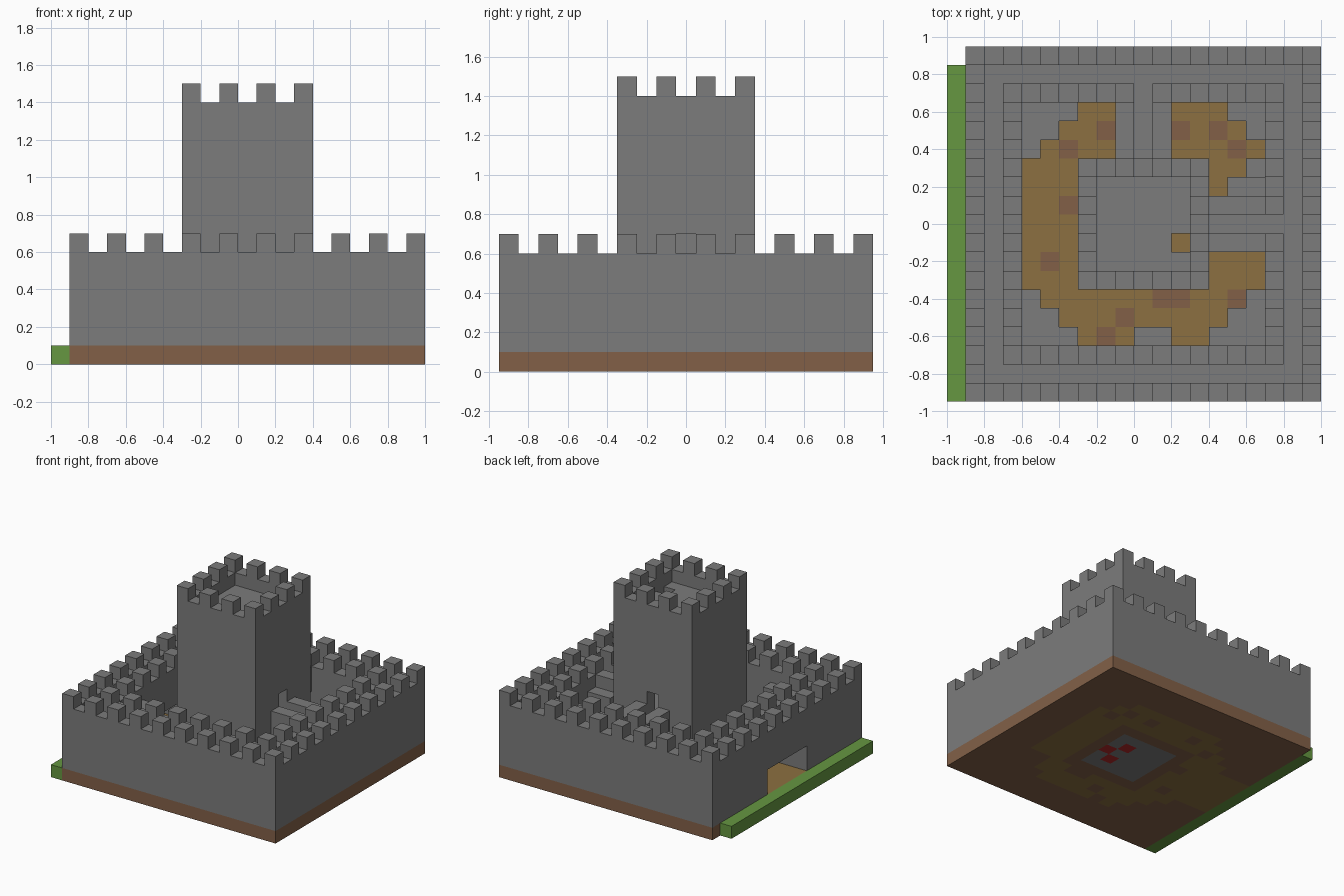
import bpy, bmesh
from itertools import product
from mathutils import Vector

if "Cube" in bpy.data.objects:
    bpy.data.objects.remove(bpy.data.objects["Cube"], do_unlink=True)

UNIT = 0.1
ORIGIN = Vector((-1.0, -0.95, 0.0))


def make_material(name, rgb):
    m = bpy.data.materials.new(name)
    m.use_nodes = True
    m.diffuse_color = (*rgb, 1)
    m.node_tree.nodes["Principled BSDF"].inputs["Base Color"].default_value = (*rgb, 1)
    return m


STONE = make_material("grey stone", (0.2, 0.2, 0.2))
EARTH = make_material("brown earth", (0.225, 0.118, 0.064))
SAND = make_material("ochre sand", (0.262, 0.162, 0.052))
GRASS = make_material("green grass", (0.132, 0.31, 0.053))
RED = make_material("red floor", (0.45, 0.02, 0.02))


# Cell ranges are inclusive: (first, last) along x, y and z
def box(xs, ys, zs):
    return set(product(*(range(a, b + 1) for a, b in (xs, ys, zs))))


def ring(xs, ys, zs, thick=1):
    inner = box((xs[0] + thick, xs[1] - thick), (ys[0] + thick, ys[1] - thick), zs)
    return box(xs, ys, zs) - inner


def merlons(xs, ys, z):
    """Every second block along a square parapet."""
    return {c for c in ring(xs, ys, (z, z))
            if (c[0] - xs[0]) % 2 == 0 and (c[1] - ys[0]) % 2 == 0}


def build(name, cells, materials, rule=None):
    """Make one block-built part, keeping only its outer faces."""
    bm = bmesh.new()
    corners = {}

    def vert(p):
        if p not in corners:
            corners[p] = bm.verts.new(ORIGIN + Vector(p) * UNIT)
        return corners[p]

    for cell in sorted(cells):
        for axis, side in product(range(3), (0, 1)):
            neighbour = list(cell)
            neighbour[axis] += 2 * side - 1
            if tuple(neighbour) in cells:
                continue
            u, v = (axis + 1) % 3, (axis + 2) % 3
            quad = []
            for du, dv in ((0, 0), (1, 0), (1, 1), (0, 1)):
                p = list(cell)
                p[axis] += side
                p[u] += du
                p[v] += dv
                quad.append(vert(tuple(p)))
            face = bm.faces.new(quad if side else quad[::-1])
            if rule and axis == 2:
                face.material_index = rule(cell)
    bmesh.ops.dissolve_limit(bm, angle_limit=0.01, verts=bm.verts[:],
                             edges=bm.edges[:], delimit={"MATERIAL"})
    bmesh.ops.triangulate(bm, faces=bm.faces[:])
    mesh = bpy.data.meshes.new(name)
    bm.to_mesh(mesh)
    bm.free()
    for m in materials:
        mesh.materials.append(m)
    obj = bpy.data.objects.new(name, mesh)
    bpy.context.collection.objects.link(obj)


# Corner infill that rounds off the courtyard
YARD_X, YARD_Y = (4, 16), (3, 15)
infill = set()
for x, y, z in box(YARD_X, YARD_Y, (1, 4)):
    dx = min(x - YARD_X[0], YARD_X[1] - x)
    dy = min(y - YARD_Y[0], YARD_Y[1] - y)
    reach = 2 if x > 10 and y > 9 else 3
    if dx + dy < reach:
        infill.add((x, y, z))

# Ground slab: sandy yard and gateway, stone and red floor in the tower
PATCHES = {(8, 14), (6, 13), (6, 10), (5, 7), (11, 5), (12, 5), (9, 4),
           (8, 3), (15, 5), (12, 14), (14, 14), (15, 13)}
RED_CELLS = {(12, 9), (11, 10), (11, 8)}


def ground_colour(cell):
    x, y, z = cell
    if (x, y) in RED_CELLS:
        return 3
    if 8 <= x <= 12 and 7 <= y <= 11:
        return 2
    if 7 <= x <= 13 and 6 <= y <= 12:
        return 0
    if (x, y) in PATCHES or (x, y, 1) in infill:
        return 0
    yard = 4 <= x <= 16 and 3 <= y <= 15
    gateway = x < 4 and 7 <= y <= 11
    return 1 if yard or gateway else 0


build("ground", box((1, 19), (0, 18), (0, 0)), [EARTH, SAND, STONE, RED], ground_colour)
build("grass_strip", box((0, 0), (0, 17), (0, 0)), [GRASS])

# Curtain wall with sunken walkway, two parapets, gateway and bridge openings
OUTER = ((1, 19), (0, 18))
INNER = ((3, 17), (2, 16))
wall = ring(*OUTER, (1, 4), thick=3)
for edge in (OUTER, INNER):
    wall |= ring(*edge, (5, 5)) | merlons(*edge, 6)
wall -= box((1, 3), (7, 11), (1, 2))
wall -= {(10, 16, 5), (17, 9, 5)}
build("curtain_wall", wall, [STONE])
build("courtyard_corners", infill, [STONE])

# Steps beside the wall
build("side_steps", box((15, 16), (11, 11), (1, 4)) | box((16, 16), (12, 12), (1, 3)), [STONE])
build("front_steps", box((10, 11), (3, 3), (1, 4)), [STONE])

# Bridges from the walkway to the tower, with solid rails
build("back_bridge", box((9, 11), (13, 15), (4, 5)) - box((10, 10), (13, 15), (5, 5)), [STONE])
build("side_bridge", box((14, 16), (8, 10), (4, 5)) - box((14, 16), (9, 9), (5, 5)), [STONE])

# Central tower with floors, doorways, roof hatch and battlements
KEEP = ((7, 13), (6, 12))
tower = ring(*KEEP, (1, 13)) | merlons(*KEEP, 14)
for level in (4, 12):
    tower |= box((8, 12), (7, 11), (level, level))
tower -= box((10, 10), (12, 12), (5, 6)) | box((13, 13), (9, 9), (5, 6))
tower -= {(12, 8, 12)}
build("tower", tower, [STONE])
build("hatch_ladder", box((12, 12), (8, 8), (5, 11)), [SAND])
